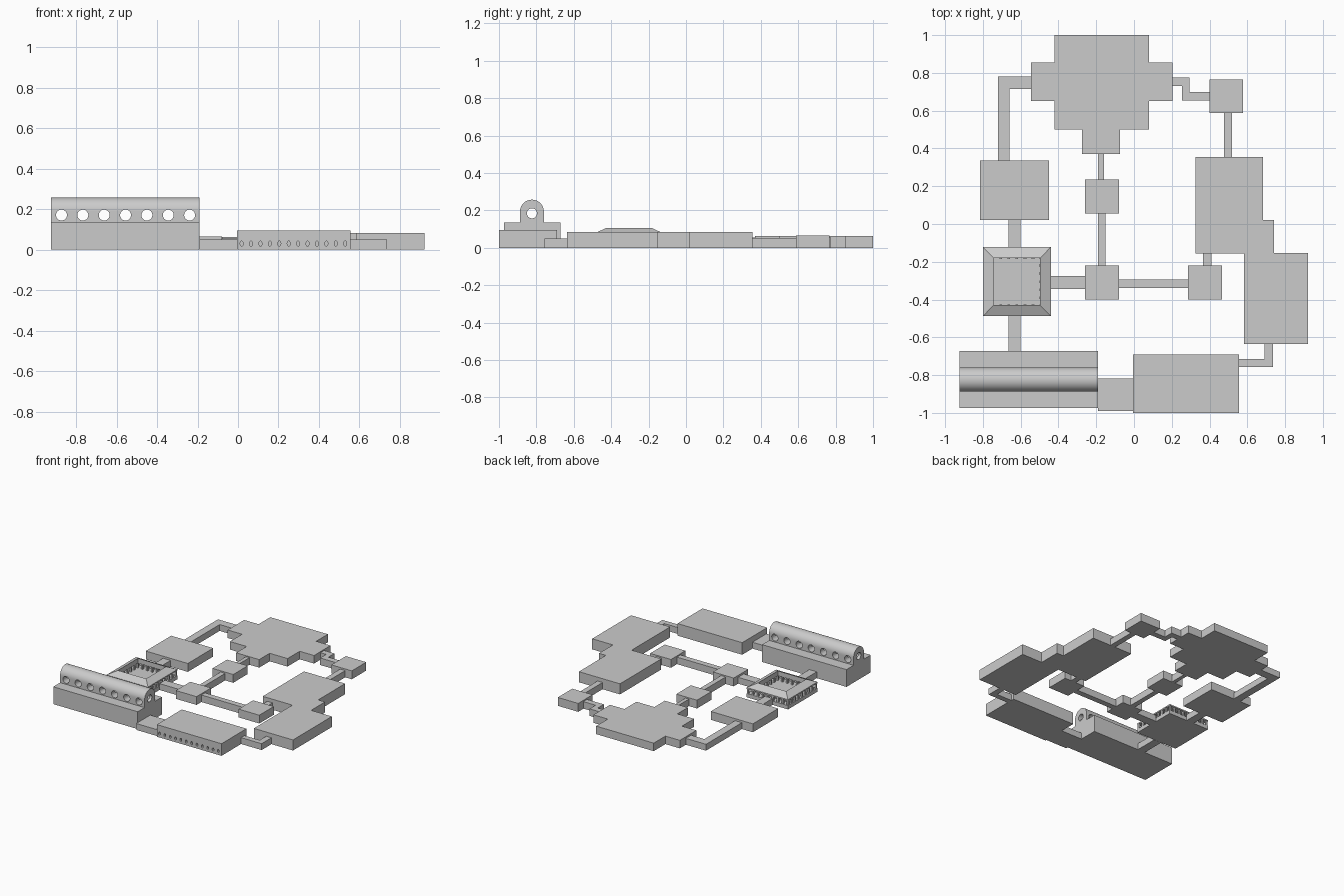
import bpy, bmesh, math
from mathutils import Matrix, Vector

if "Cube" in bpy.data.objects:
    bpy.data.objects.remove(bpy.data.objects["Cube"])

stone = bpy.data.materials.new("stone grey")
stone.diffuse_color = (0.6, 0.6, 0.6, 1)
stone.use_nodes = True
stone.node_tree.nodes["Principled BSDF"].inputs["Base Color"].default_value = stone.diffuse_color


def finish(bm, name):
    bmesh.ops.recalc_face_normals(bm, faces=bm.faces[:])
    me = bpy.data.meshes.new(name)
    bm.to_mesh(me)
    bm.free()
    me.materials.append(stone)
    ob = bpy.data.objects.new(name, me)
    bpy.context.collection.objects.link(ob)
    return ob


def extrude_outline(name, points, direction):
    """Fill a closed outline of 3D points and extrude it."""
    bm = bmesh.new()
    face = bm.faces.new([bm.verts.new(p) for p in points])
    res = bmesh.ops.extrude_face_region(bm, geom=[face], use_keep_orig=True)
    moved = [v for v in res["geom"] if isinstance(v, bmesh.types.BMVert)]
    bmesh.ops.translate(bm, verts=moved, vec=Vector(direction))
    return finish(bm, name)


def slab(name, outline, h, z=0):
    return extrude_outline(name, [(x, y, z) for x, y in outline], (0, 0, h))


def box(name, x0, x1, y0, y1, h, z=0):
    return slab(name, [(x0, y0), (x1, y0), (x1, y1), (x0, y1)], h, z)


def cut(target, bm):
    """Subtract the cutter mesh and remove the cutter."""
    cutter = finish(bm, "cutter")
    mod = target.modifiers.new("holes", "BOOLEAN")
    mod.operation = "DIFFERENCE"
    mod.solver = "EXACT"
    mod.object = cutter
    bpy.context.view_layer.objects.active = target
    bpy.ops.object.modifier_apply(modifier=mod.name)
    bpy.data.objects.remove(cutter)


def rod(bm, centre, r, length, axis, squash=1, seg=24):
    rot = Matrix.Rotation(math.pi / 2, 4, axis)
    mat = Matrix.Translation(centre) @ Matrix.Diagonal((1, 1, squash, 1)) @ rot
    bmesh.ops.create_cone(bm, cap_ends=True, segments=seg, radius1=r, radius2=r,
                          depth=length, matrix=mat)


# Plain rectangular rooms
box("west_room", -0.815, -0.45, 0.02, 0.335, 0.066)
box("north_east_room", 0.40, 0.577, 0.587, 0.766, 0.066)
for name, x, y in (("inner_west_room", -0.26, -0.40), ("inner_east_room", 0.285, -0.40),
                   ("inner_north_room", -0.26, 0.055)):
    box(name, x, x + 0.18, y, y + 0.18, 0.065)

# Stepped rooms
slab("north_hall", [(-0.42, 1), (-0.42, 0.855), (-0.545, 0.855), (-0.545, 0.65), (-0.42, 0.65),
                    (-0.42, 0.50), (-0.275, 0.50), (-0.275, 0.37), (-0.075, 0.37), (-0.075, 0.50),
                    (0.08, 0.50), (0.08, 0.65), (0.205, 0.65), (0.205, 0.855), (0.08, 0.855),
                    (0.08, 1)], 0.063)
slab("east_hall", [(0.325, 0.355), (0.325, -0.157), (0.582, -0.157), (0.582, -0.635),
                   (0.922, -0.635), (0.922, -0.153), (0.742, -0.153), (0.742, 0.02),
                   (0.682, 0.02), (0.682, 0.355)], 0.083)

# Straight corridors
for name, *b in (("corridor_north_east", 0.476, 0.52, 0.355, 0.587, 0.053),
                 ("corridor_west", -0.665, -0.60, -0.123, 0.02, 0.05),
                 ("corridor_south_west", -0.665, -0.60, -0.672, -0.488, 0.05),
                 ("corridor_cloister", -0.44, -0.26, -0.345, -0.275, 0.05),
                 ("corridor_middle", -0.08, 0.285, -0.34, -0.295, 0.055),
                 ("corridor_east", 0.365, 0.41, -0.22, -0.157, 0.055),
                 ("corridor_inner", -0.19, -0.15, -0.22, 0.055, 0.055),
                 ("corridor_inner_north", -0.19, -0.16, 0.235, 0.37, 0.055),
                 ("front_passage", -0.19, -0.005, -0.99, -0.817, 0.05)):
    box(name, *b)

# Bent corridors
slab("corridor_south_east", [(0.557, -0.757), (0.735, -0.757), (0.735, -0.635), (0.69, -0.635),
                             (0.69, -0.715), (0.557, -0.715)], 0.05)
slab("corridor_north_west", [(-0.545, 0.78), (-0.72, 0.78), (-0.72, 0.335), (-0.66, 0.335),
                             (-0.66, 0.715), (-0.545, 0.715)], 0.05)
slab("corridor_zigzag", [(0.205, 0.775), (0.205, 0.73), (0.255, 0.73), (0.255, 0.655),
                         (0.40, 0.655), (0.40, 0.70), (0.295, 0.70), (0.295, 0.775)], 0.055)

# Front hall with a row of small arched niches
hall = box("front_hall", -0.005, 0.557, -1, -0.69, 0.095)
bm = bmesh.new()
for i in range(12):
    rod(bm, (0.018 + i * 0.0465, -1, 0.03), 0.0075, 0.04, "X", squash=1.7, seg=16)
cut(hall, bm)

# Long nave: base block, barrel vault on top, round windows bored through
box("nave_base", -0.923, -0.19, -0.973, -0.672, 0.136)
yc, zc, r = -0.824, 0.193, 0.064
arch = [(-0.923, yc + r * math.cos(math.pi * i / 24), zc + r * math.sin(math.pi * i / 24))
        for i in range(25)]
vault = extrude_outline("nave_vault", [(-0.923, yc + r, 0.136)] + arch
                        + [(-0.923, yc - r, 0.136)], (0.733, 0, 0))
bm = bmesh.new()
rod(bm, (-0.55, yc, 0.184), 0.027, 1, "Y")
cut(vault, bm)
bm = bmesh.new()
for i in range(7):
    rod(bm, (-0.872 + i * 0.1055, yc, 0.171), 0.027, 0.2, "X")
cut(vault, bm)
bpy.ops.object.select_all(action="DESELECT")
vault.select_set(True)
bpy.context.view_layer.objects.active = vault
bpy.ops.object.shade_smooth_by_angle(angle=math.radians(30))

# Cloister: floor, sloping roof ring around an open court, two rings of columns
cx, cy = -0.62, -0.305
box("cloister_floor", cx - 0.18, cx + 0.18, cy - 0.182, cy + 0.182, 0.03)
bm = bmesh.new()
rings = []
for a, b, z in ((0.18, 0.183, 0.067), (0.18, 0.183, 0.077), (0.122, 0.124, 0.105),
                (0.122, 0.124, 0.067)):
    rings.append([bm.verts.new((cx + sx * a, cy + sy * b, z))
                  for sx, sy in ((-1, -1), (1, -1), (1, 1), (-1, 1))])
for k in range(4):
    lo, hi = rings[k], rings[(k + 1) % 4]
    for i in range(4):
        j = (i + 1) % 4
        bm.faces.new((lo[i], lo[j], hi[j], hi[i]))
finish(bm, "cloister_roof")

bm = bmesh.new()
for half, count in ((0.172, 8), (0.128, 6)):
    for i in range(count):
        t = -half + 2 * half * i / count
        for x, y in ((t, -half), (half, t), (-t, half), (-half, -t)):
            mat = Matrix.Translation((cx + x, cy + y, 0.0485)) @ Matrix.Diagonal((0.014, 0.014, 0.037, 1))
            bmesh.ops.create_cube(bm, size=1, matrix=mat)
finish(bm, "cloister_columns")
